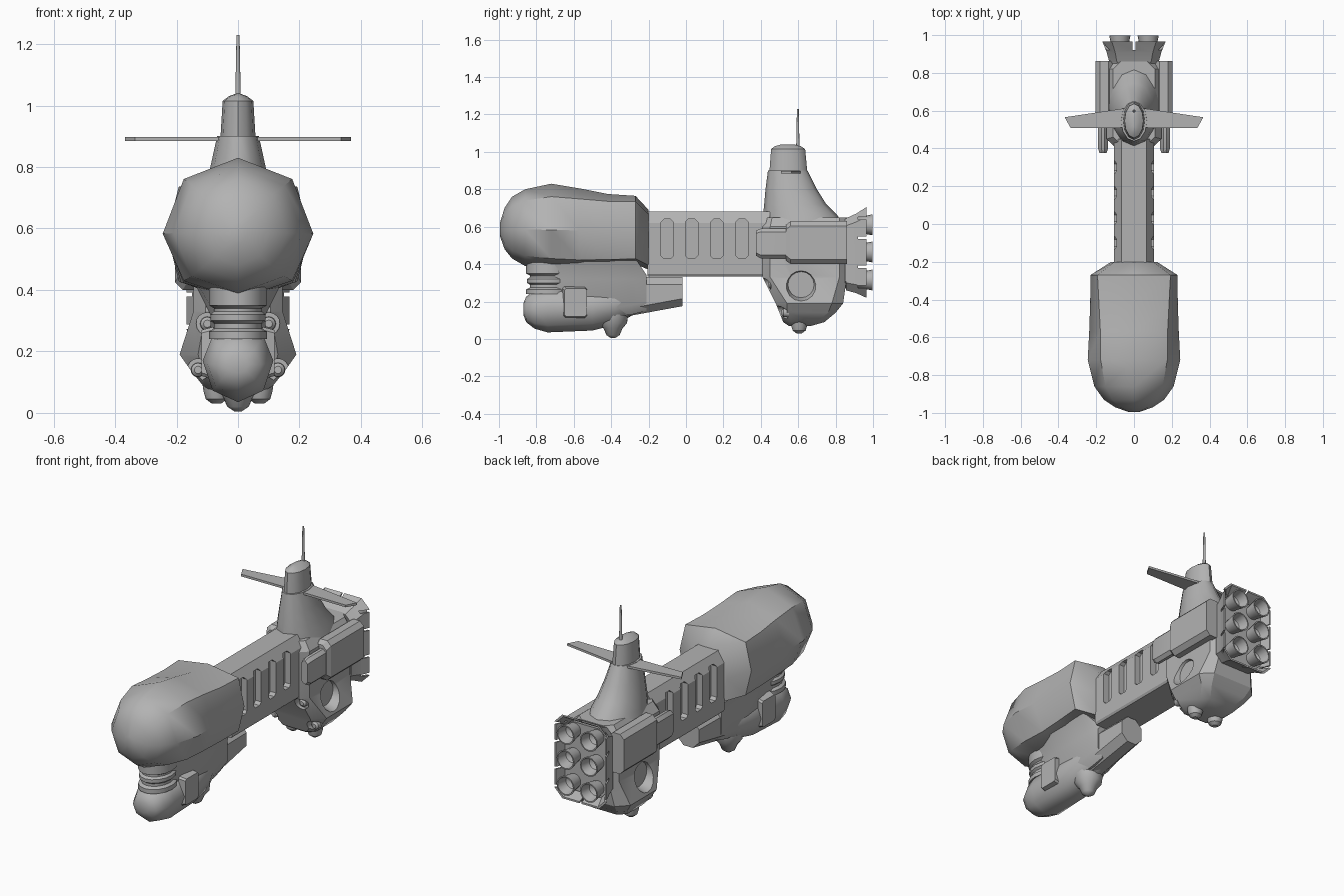
import bpy, bmesh, math
from mathutils import Vector

cube = bpy.data.objects.get("Cube")
if cube:
    bpy.data.objects.remove(cube, do_unlink=True)

GREY = (0.45, 0.45, 0.45, 1)
mat = bpy.data.materials.new("hull_grey")
mat.use_nodes = True
mat.diffuse_color = GREY
bsdf = mat.node_tree.nodes["Principled BSDF"]
bsdf.inputs["Base Color"].default_value = GREY
bsdf.inputs["Roughness"].default_value = 0.6


def oval(hw, z0, z1, mid=None, k=0.72, n=8):
    """Eight-sided ring whose diagonal corners sit at fraction k."""
    mid = (z0 + z1) / 2 if mid is None else mid
    up, down = z1 - mid, mid - z0
    return [(0, z1), (k * hw, mid + k * up), (hw, mid), (k * hw, mid - k * down),
            (0, z0), (-k * hw, mid - k * down), (-hw, mid), (-k * hw, mid + k * up)]


def ellipse(rx, ry, cx=0, cy=0, n=16):
    return [(cx + rx * math.sin(i * math.tau / n), cy + ry * math.cos(i * math.tau / n))
            for i in range(n)]


def crect(a0, a1, b0, b1, ca, cb=None, low=1):
    """Rectangle with chamfered corners; low scales the lower chamfers."""
    cb = ca if cb is None else cb
    la, lb = ca * low, cb * low
    return [(a0 + ca, b1), (a1 - ca, b1), (a1, b1 - cb), (a1, b0 + lb),
            (a1 - la, b0), (a0 + la, b0), (a0, b0 + lb), (a0, b1 - cb)]


PLACE = {"x": lambda t, a, b: (t, a, b),
         "y": lambda t, a, b: (a, t, b),
         "z": lambda t, a, b: (a, b, t)}


def loft(name, axis, sections, side=1, angle=35, closed=False):
    """Skin sections (position, outline); closed joins the last to the first."""
    bm = bmesh.new()
    rings = []
    for t, pts in sections:
        ring = []
        for a, b in pts:
            x, y, z = PLACE[axis](t, a, b)
            ring.append(bm.verts.new((x * side, y, z)))
        rings.append(ring)
    pairs = list(zip(rings, rings[1:]))
    if closed:
        pairs.append((rings[-1], rings[0]))
    else:
        bm.faces.new(rings[0])
        bm.faces.new(rings[-1])
    n = len(rings[0])
    for lo, hi in pairs:
        for i in range(n):
            j = (i + 1) % n
            bm.faces.new((lo[i], lo[j], hi[j], hi[i]))
    bmesh.ops.remove_doubles(bm, verts=bm.verts, dist=0.00001)
    bmesh.ops.recalc_face_normals(bm, faces=bm.faces)
    me = bpy.data.meshes.new(name)
    bm.to_mesh(me)
    bm.free()
    me.materials.append(mat)
    ob = bpy.data.objects.new(name, me)
    bpy.context.collection.objects.link(ob)
    shade(ob, angle)
    return ob


def shade(ob, angle):
    bpy.ops.object.select_all(action="DESELECT")
    ob.select_set(True)
    bpy.context.view_layer.objects.active = ob
    bpy.ops.object.shade_smooth_by_angle(angle=math.radians(angle))


def cut(ob, cutters, angle=30):
    for c in cutters:
        c.hide_render = True
        bpy.context.view_layer.objects.active = ob
        mod = ob.modifiers.new("cut", "BOOLEAN")
        mod.operation, mod.solver, mod.object = "DIFFERENCE", "EXACT", c
        bpy.ops.object.modifier_apply(modifier=mod.name)
        bpy.data.objects.remove(c, do_unlink=True)
    shade(ob, angle)


def lathe(name, axis, profile, a, b, squash=1, closed=False, side=1, angle=35):
    return loft(name, axis, [(t, ellipse(r * squash, r, a, b)) for t, r in profile],
                side, angle, closed)


# Forward pod
loft("forward_pod", "y", [
    (-0.995, oval(0.03, 0.55, 0.62, 0.585)),
    (-0.97, oval(0.10, 0.48, 0.70, 0.585)),
    (-0.93, oval(0.16, 0.43, 0.76, 0.585)),
    (-0.86, oval(0.21, 0.39, 0.80, 0.585)),
    (-0.72, oval(0.245, 0.37, 0.83, 0.583)),
    (-0.57, oval(0.237, 0.37, 0.805, 0.58, 0.75)),
    (-0.42, oval(0.232, 0.385, 0.775, 0.58, 0.8)),
    (-0.27, oval(0.23, 0.40, 0.765, 0.58, 0.84)),
    (-0.20, oval(0.12, 0.37, 0.69, 0.53, 0.85))], angle=42)

# Keel flaring out of the pod, ending in a tube
def keel_ring(top, ztop, waist, z0):
    return [(-top, ztop), (top, ztop), (waist, 0.32), (waist, z0 + 0.05),
            (waist * 0.6, z0), (-waist * 0.6, z0), (-waist, z0 + 0.05), (-waist, 0.32)]


loft("keel", "y", [(-0.70, keel_ring(0.10, 0.44, 0.07, 0.12)),
                   (-0.55, keel_ring(0.16, 0.46, 0.09, 0.10)),
                   (-0.29, keel_ring(0.16, 0.46, 0.09, 0.13)),
                   (-0.21, keel_ring(0.06, 0.34, 0.08, 0.15))])
loft("keel_tube", "y", [(-0.32, crect(-0.075, 0.075, 0.12, 0.33, 0.04)),
                        (-0.02, crect(-0.07, 0.07, 0.175, 0.33, 0.04))])

# Chin turret with ridged neck
loft("chin", "y", [
    (-0.87, oval(0.035, 0.13, 0.19)),
    (-0.855, oval(0.075, 0.09, 0.225)),
    (-0.81, oval(0.10, 0.055, 0.265)),
    (-0.74, oval(0.115, 0.035, 0.28, 0.17)),
    (-0.50, oval(0.11, 0.045, 0.29, 0.17)),
    (-0.38, oval(0.10, 0.075, 0.29, 0.19)),
    (-0.28, oval(0.07, 0.13, 0.28))], angle=50)
lathe("chin_neck", "z", [(0.24, 0.12), (0.265, 0.12), (0.275, 0.10), (0.29, 0.10),
                         (0.30, 0.115), (0.32, 0.115), (0.33, 0.10), (0.34, 0.10),
                         (0.35, 0.12), (0.42, 0.12)], 0, -0.735, 0.78)
lathe("keel_bulb", "z", [(0.005, 0.012), (0.02, 0.035), (0.055, 0.05),
                         (0.085, 0.075), (0.13, 0.08)], 0, -0.39)
for s, word in ((1, "left"), (-1, "right")):
    loft(f"{word}_chin_fin", "x", [(0.08, crect(-0.66, -0.53, 0.11, 0.28, 0.01)),
                                   (0.118, crect(-0.65, -0.53, 0.12, 0.27, 0.01))], s)

# Boom with slots down both sides
boom_end = crect(-0.105, 0.105, 0.335, 0.68, 0.04, 0.06, 0.2)
boom = loft("boom", "y", [(-0.205, boom_end), (0.45, boom_end)])
slots = []
for y in (-0.10, 0.03, 0.165, 0.30):
    for s in (1, -1):
        hole = crect(y - 0.033, y + 0.033, 0.43, 0.64, 0.015)
        slots.append(loft("slot_cutter", "x", [(0.068, hole), (0.2, hole)], s))
cut(boom, slots)

# Rear hull with side ports and front sockets
def deck(y0, y1, hw, c=0.04):
    return crect(-hw, hw, y0, y1, c)


hull = loft("rear_hull", "z", [
    (0.07, deck(0.55, 0.67, 0.085, 0.03)), (0.09, deck(0.52, 0.74, 0.115)),
    (0.14, deck(0.50, 0.80, 0.155)), (0.19, deck(0.48, 0.84, 0.19, 0.06)),
    (0.33, deck(0.41, 0.86, 0.145)), (0.60, deck(0.41, 0.86, 0.145)),
    (0.65, deck(0.42, 0.86, 0.11))], angle=25)
holes = []
for s in (1, -1):
    holes.append(lathe("port_cutter", "x", [(0.13, 0.07), (0.20, 0.092), (0.25, 0.092)],
                       0.615, 0.29, side=s))
    for x, z, y in ((0.10, 0.29, 0.47), (0.13, 0.14, 0.54)):
        holes.append(lathe("socket_cutter", "y", [(0.38, 0.036), (y, 0.036)], x, z, side=s))
        lathe("socket_lamp", "y", [(y - 0.03, 0.012), (y - 0.02, 0.022), (y + 0.01, 0.024)],
              x, z, side=s)
cut(hull, holes, 25)

# Side pods and underside bulbs
for s, word in ((1, "left"), (-1, "right")):
    pod = crect(0.11, 0.205, 0.40, 0.63, 0.025)
    loft(f"{word}_side_pod", "y", [(0.535, crect(0.11, 0.193, 0.42, 0.61, 0.025)),
                                   (0.56, pod), (0.862, pod)], s, 25)
    nose = crect(0.137, 0.19, 0.43, 0.59, 0.018)
    loft(f"{word}_pod_nose", "y", [(0.375, crect(0.145, 0.183, 0.445, 0.58, 0.015)),
                                   (0.40, nose), (0.55, nose)], s, 25)
    loft(f"{word}_pod_bracket", "x", [(0.09, crect(0.44, 0.56, 0.45, 0.57, 0.02)),
                                      (0.15, crect(0.44, 0.56, 0.45, 0.57, 0.02))], s)
    lathe(f"{word}_hull_bulb", "z", [(0.03, 0.015), (0.045, 0.035), (0.07, 0.042),
                                     (0.12, 0.05)], 0.07, 0.605, side=s)

# Conning tower, wings and mast
def tower_ring(y0, y1, hw):
    return ellipse(hw, (y1 - y0) / 2, 0, (y0 + y1) / 2, 12)


loft("tower", "z", [(z, tower_ring(*r)) for z, r in (
    (0.60, (0.41, 0.85, 0.14)), (0.66, (0.412, 0.81, 0.125)), (0.72, (0.418, 0.75, 0.11)),
    (0.80, (0.425, 0.70, 0.09)), (0.90, (0.438, 0.65, 0.068)))], angle=45)
loft("tower_cap", "z", [(z, tower_ring(*r)) for z, r in (
    (0.88, (0.445, 0.65, 0.058)), (1.015, (0.455, 0.637, 0.05)),
    (1.03, (0.475, 0.615, 0.03)), (1.04, (0.51, 0.58, 0.004)))], angle=40)
for s, word in ((1, "left"), (-1, "right")):
    plan = [(0.0, 0.51), (0.335, 0.508), (0.367, 0.565), (0.0, 0.62)]
    loft(f"{word}_wing", "z", [(0.885, plan), (0.898, plan)], s)
lathe("mast", "z", [(1.02, 0.009), (1.23, 0.005)], 0, 0.598)

# Engine block and slit skirt
loft("engine_block", "y", [(0.85, crect(-0.125, 0.125, 0.27, 0.64, 0.04)),
                           (0.915, crect(-0.135, 0.135, 0.26, 0.655, 0.04))])
skirt = loft("engine_skirt", "y", [
    (0.855, crect(-0.13, 0.13, 0.26, 0.645, 0.04)),
    (0.91, crect(-0.145, 0.145, 0.245, 0.67, 0.045)),
    (0.965, crect(-0.167, 0.167, 0.22, 0.705, 0.05)),
    (0.965, crect(-0.157, 0.157, 0.23, 0.695, 0.046)),
    (0.90, crect(-0.133, 0.133, 0.257, 0.655, 0.042)),
    (0.855, crect(-0.12, 0.12, 0.27, 0.635, 0.038))], closed=True, angle=25)
slits = []
upright = crect(-0.007, 0.007, 0.1, 0.8, 0.001)
slits.append(loft("slit_cutter", "y", [(0.92, upright), (1.1, upright)]))
for z in (0.28, 0.385, 0.54, 0.645):
    flat = crect(-0.3, 0.3, z - 0.007, z + 0.007, 0.001)
    slits.append(loft("slit_cutter", "y", [(0.92, flat), (1.1, flat)]))
cut(skirt, slits, 25)

# Six engine nozzles
for s in (1, -1):
    for z in (0.315, 0.465, 0.61):
        lathe("nozzle", "y", [(0.89, 0.036), (0.94, 0.045), (0.998, 0.056),
                              (0.998, 0.049), (0.94, 0.037), (0.92, 0.005)],
              0.075, z, side=s)
